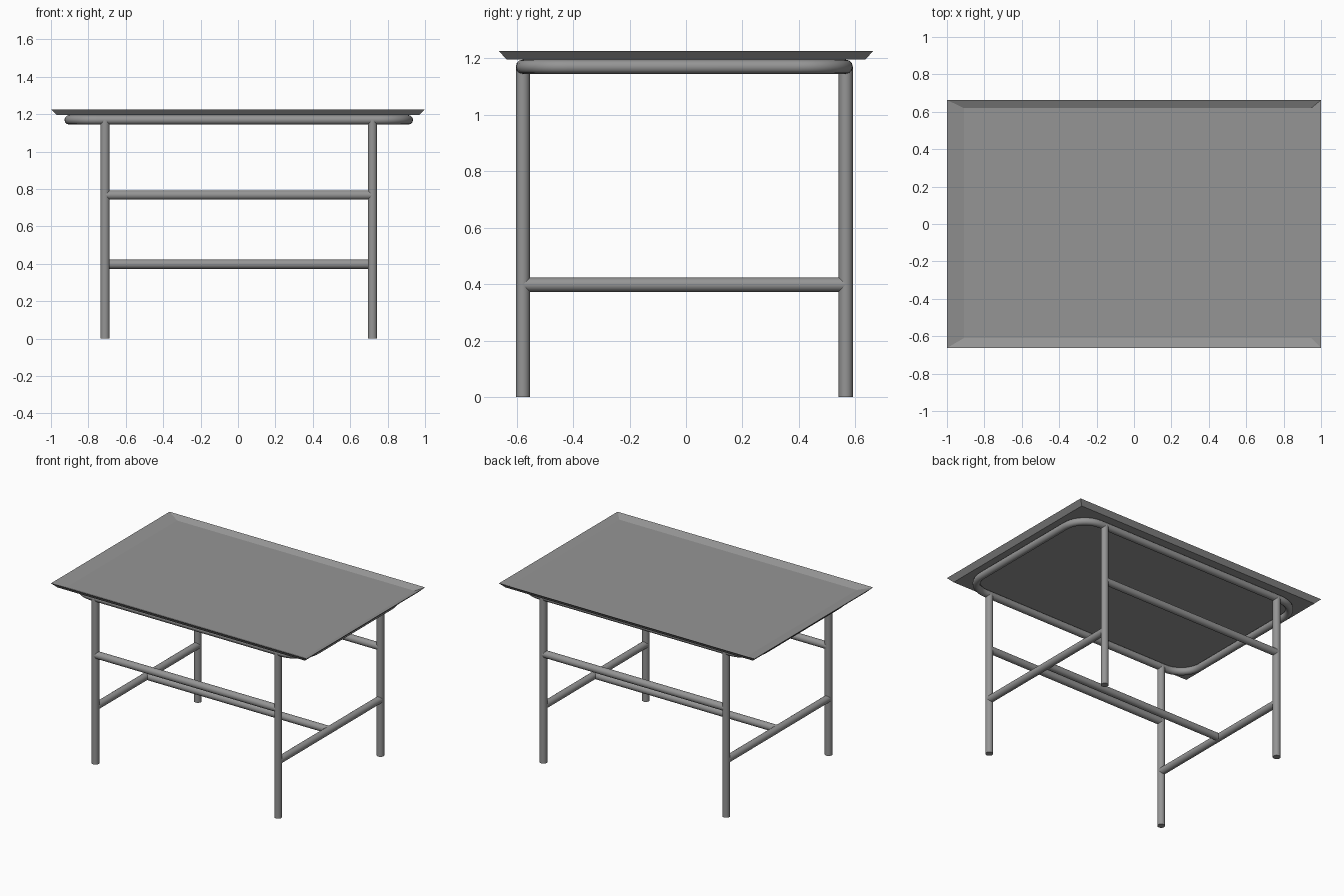
import bpy
import bmesh
from math import cos, sin, pi, radians
from mathutils import Vector

cube = bpy.data.objects.get("Cube")
if cube:
    bpy.data.objects.remove(cube, do_unlink=True)

gray = bpy.data.materials.new("metal_gray")
gray.use_nodes = True
GRAY = (0.3, 0.3, 0.3, 1)
gray.diffuse_color = GRAY
gray.node_tree.nodes["Principled BSDF"].inputs["Base Color"].default_value = GRAY

TUBE = 0.025
CX, CY = 0.004, -0.006            # frame centre
LEG_X, LEG_Y = 0.715, 0.572
RING_X, RING_Y, RING_Z = 0.907, 0.572, 1.17
LOW_Z, HIGH_Z = 0.398, 0.768


def smooth(obj):
    bpy.ops.object.select_all(action="DESELECT")
    obj.select_set(True)
    bpy.context.view_layer.objects.active = obj
    bpy.ops.object.shade_smooth_by_angle(angle=radians(35))


def tube(name, start, end):
    """Round bar between two points given relative to the frame centre."""
    a, b = Vector(start), Vector(end)
    axis = b - a
    mid = (a + b) / 2 + Vector((CX, CY, 0))
    bpy.ops.mesh.primitive_cylinder_add(
        vertices=24, radius=TUBE, depth=axis.length, location=mid,
        rotation=axis.to_track_quat("Z", "Y").to_euler())
    obj = bpy.context.object
    obj.name = name
    obj.data.materials.append(gray)
    smooth(obj)


# Legs, side rails and long rails
for sx, side in ((1, "left"), (-1, "right")):
    x = sx * LEG_X
    for sy, end in ((-1, "front"), (1, "back")):
        tube(f"{end}_{side}_leg", (x, sy * LEG_Y, 0), (x, sy * LEG_Y, RING_Z))
    tube(f"{side}_side_rail", (x, -LEG_Y, LOW_Z), (x, LEG_Y, LOW_Z))
for name, y, z in (("front_rail", -LEG_Y, HIGH_Z), ("back_rail", LEG_Y, HIGH_Z),
                   ("middle_rail", 0, LOW_Z)):
    tube(name, (-LEG_X, y, z), (LEG_X, y, z))

# Rounded ring under the top
CORNER, STEPS = 0.16, 10
points = []
for i, (sx, sy) in enumerate(((1, 1), (-1, 1), (-1, -1), (1, -1))):
    for k in range(STEPS + 1):
        a = (i + k / STEPS) * pi / 2
        points.append((CX + sx * (RING_X - CORNER) + CORNER * cos(a),
                       CY + sy * (RING_Y - CORNER) + CORNER * sin(a), RING_Z, 1))
curve = bpy.data.curves.new("support_ring", "CURVE")
curve.dimensions = "3D"
curve.bevel_depth = TUBE
curve.bevel_resolution = 4
spline = curve.splines.new("POLY")
spline.points.add(len(points) - 1)
for p, co in zip(spline.points, points):
    p.co = co
spline.use_cyclic_u = True
ring = bpy.data.objects.new("support_ring", curve)
bpy.context.collection.objects.link(ring)
curve.materials.append(gray)
bpy.ops.object.select_all(action="DESELECT")
ring.select_set(True)
bpy.context.view_layer.objects.active = ring
bpy.ops.object.convert(target="MESH")
smooth(bpy.context.object)

# Tray top: underside, flared rim and shallow sunken floor
bm = bmesh.new()


def loop(x0, x1, y0, y1, z):
    return [bm.verts.new(c) for c in ((x0, y0, z), (x1, y0, z), (x1, y1, z), (x0, y1, z))]


under = loop(-0.968, 0.968, -0.635, 0.635, 1.195)
rim = loop(-1, 1, -0.663, 0.663, 1.226)
floor = loop(-0.91, 0.948, -0.61, 0.62, 1.204)
bm.faces.new(under[::-1])
bm.faces.new(floor)
for low, high in ((under, rim), (rim, floor)):
    for i in range(4):
        j = (i + 1) % 4
        bm.faces.new((low[i], low[j], high[j], high[i]))
bmesh.ops.recalc_face_normals(bm, faces=bm.faces)
mesh = bpy.data.meshes.new("tray_top")
bm.to_mesh(mesh)
bm.free()
mesh.materials.append(gray)
bpy.context.collection.objects.link(bpy.data.objects.new("tray_top", mesh))
